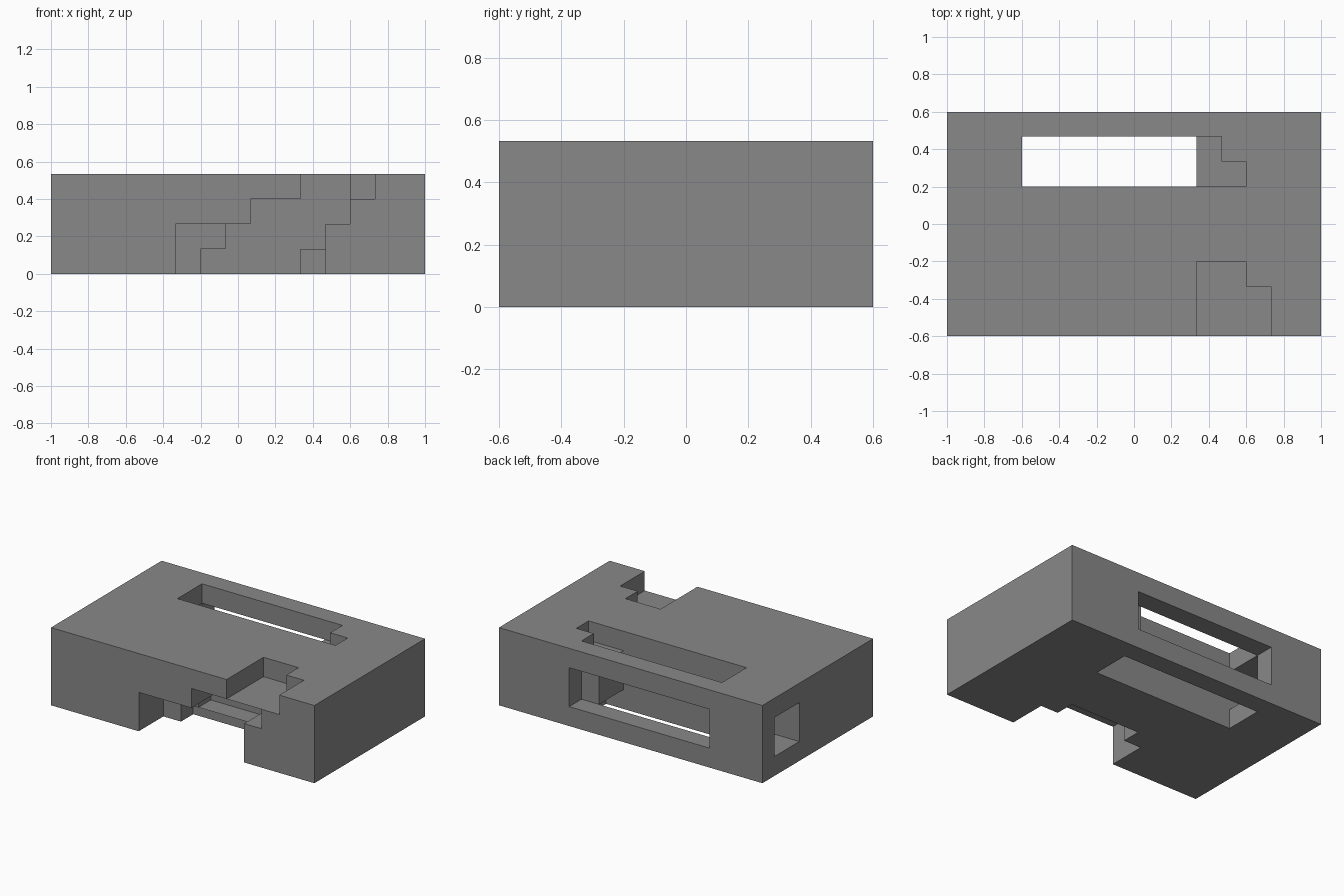
import bpy
import bmesh
from mathutils import Matrix, Vector

cube = bpy.data.objects.get("Cube")
if cube:
    bpy.data.objects.remove(cube, do_unlink=True)

# The block is laid out on a 15 x 9 x 4 grid of equal cells
SIZE = Vector((15, 9, 4))
UNIT = 2 / 15

grey = bpy.data.materials.new("mid_grey")
grey.use_nodes = True
colour = (0.25, 0.25, 0.25, 1)
grey.diffuse_color = colour
grey.node_tree.nodes["Principled BSDF"].inputs["Base Color"].default_value = colour


def box(name, xs, ys, zs):
    """Box given by its cell ranges along x, y and z."""
    low, high = (Vector(p) for p in zip(xs, ys, zs))
    shift = Vector((SIZE.x / 2, SIZE.y / 2, 0))
    centre = ((low + high) / 2 - shift) * UNIT
    scale = Matrix.Diagonal(((high - low) * UNIT).to_4d())
    bm = bmesh.new()
    bmesh.ops.create_cube(bm, size=1, matrix=Matrix.Translation(centre) @ scale)
    mesh = bpy.data.meshes.new(name)
    bm.to_mesh(mesh)
    bm.free()
    mesh.materials.append(grey)
    obj = bpy.data.objects.new(name, mesh)
    bpy.context.collection.objects.link(obj)
    return obj


block = box("block", (0, 15), (0, 9), (0, 4))

# Cell ranges of each cut; ranges run past the block where a cut is open
cuts = {
    # Stepped notch in the front
    "notch_low": ((5, 11), (-1, 2), (-1, 2)),
    "notch_middle": ((8, 12), (-1, 2), (2, 3)),
    "notch_top": ((10, 13), (-1, 2), (3, 5)),
    # Its inner row of steps
    "inner_step_bottom": ((6, 10), (1, 3), (-1, 1)),
    "inner_step_low": ((7, 11), (1, 3), (1, 2)),
    "inner_step_high": ((8, 12), (1, 3), (2, 3)),
    "inner_step_top": ((10, 12), (1, 3), (3, 5)),
    # Long channel, open at the side, top, bottom and back
    "side_channel": ((-1, 10), (6, 8), (1, 3)),
    "channel_step": ((9, 11), (6, 7), (2, 3)),
    "top_slot": ((3, 11), (6, 8), (3, 5)),
    "top_slot_end": ((10, 12), (6, 7), (3, 5)),
    "bottom_slot": ((3, 11), (6, 8), (-1, 1)),
    "back_window": ((3, 11), (8, 10), (1, 3)),
}

cutters = []
for name, ranges in cuts.items():
    cutter = box(name + "_cutter", *ranges)
    cutter.hide_render = True
    cutters.append(cutter)
    mod = block.modifiers.new(name, "BOOLEAN")
    mod.operation = "DIFFERENCE"
    mod.solver = "EXACT"
    mod.object = cutter

# Bake the cuts, then drop the cutters
depsgraph = bpy.context.evaluated_depsgraph_get()
result = bpy.data.meshes.new_from_object(block.evaluated_get(depsgraph))
block.modifiers.clear()
block.data = result
for cutter in cutters:
    bpy.data.objects.remove(cutter, do_unlink=True)
